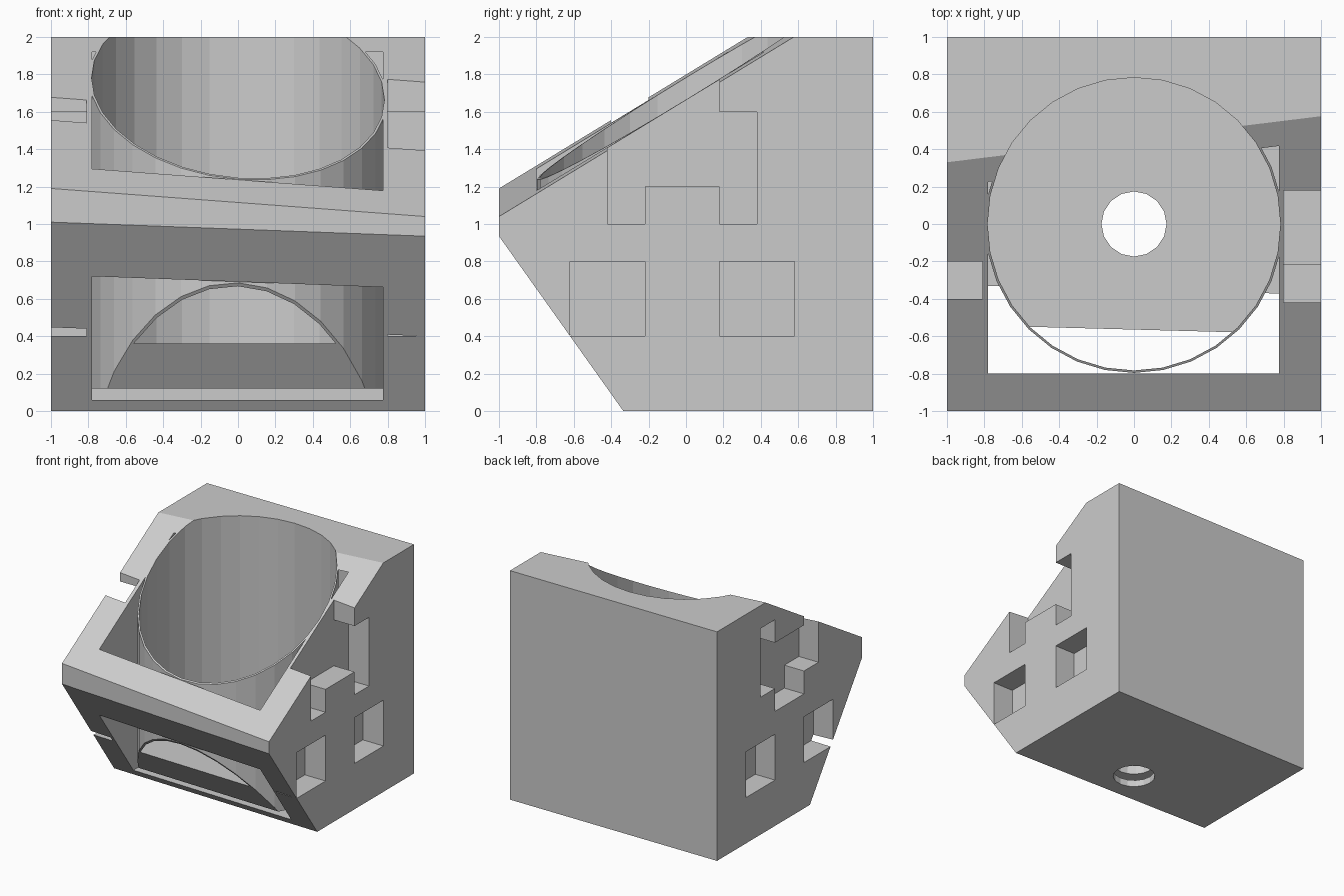
import bpy, bmesh

if "Cube" in bpy.data.objects:
    bpy.data.objects.remove(bpy.data.objects["Cube"])

grey = bpy.data.materials.new("light_grey")
grey.diffuse_color = (0.6, 0.6, 0.6, 1)
grey.use_nodes = True
grey.node_tree.nodes["Principled BSDF"].inputs["Base Color"].default_value = grey.diffuse_color


def finish(name, bm):
    bmesh.ops.recalc_face_normals(bm, faces=bm.faces)
    me = bpy.data.meshes.new(name)
    bm.to_mesh(me)
    bm.free()
    me.materials.append(grey)
    ob = bpy.data.objects.new(name, me)
    bpy.context.collection.objects.link(ob)
    return ob


def block(name, x, y, low, high):
    """Box whose bottom and top may be heights or functions of (x, y)."""
    bm = bmesh.new()
    bmesh.ops.create_cube(bm, size=2)
    for v in bm.verts:
        px, py = x[v.co.x > 0], y[v.co.y > 0]
        h = high if v.co.z > 0 else low
        v.co = (px, py, h(px, py) if callable(h) else h)
    return finish(name, bm)


def cylinder(name, r, low, high, sides):
    bm = bmesh.new()
    bmesh.ops.create_cone(bm, cap_ends=True, segments=sides, radius1=r, radius2=r, depth=high - low)
    bmesh.ops.translate(bm, verts=bm.verts, vec=(0, 0, (low + high) / 2))
    return finish(name, bm)


def combine(target, other, operation):
    other.hide_render = True
    mod = target.modifiers.new(operation.lower(), 'BOOLEAN')
    mod.operation, mod.solver, mod.object = operation, 'EXACT', other
    bpy.context.view_layer.objects.active = target
    bpy.ops.object.modifier_apply(modifier=mod.name)
    bpy.data.objects.remove(other)


def top_slope(x, y):
    return 1.115 - 0.075 * x + 0.609 * (y + 1)


def front_slope(x, y):
    return 0.9725 - 0.0375 * x - 1.406 * (y + 1)


# Outer block with a square chamber inside
body = block("holder_body", (-1, 1), (-1, 1), 0, 2)
combine(body, block("chamber", (-0.78, 0.775), (-0.8, 0.8), 0.06, 1.92), 'DIFFERENCE')

# Thin-walled cup standing inside the chamber, with a drain hole
combine(body, cylinder("cup", 0.796, 0.12, 1.96, 32), 'UNION')
combine(body, cylinder("cup_hollow", 0.783, 0.36, 2.5, 32), 'DIFFERENCE')
combine(body, cylinder("drain_hole", 0.174, -0.5, 0.6, 16), 'DIFFERENCE')

# Recesses in the two sides: y range, then z range
right = [((-0.62, -0.22), 0.4, 0.8), ((0.18, 0.58), 0.4, 0.8),
         ((-0.42, -0.22), 1.0, 2.5), ((-0.22, 0.18), 1.2, 2.5),
         ((0.18, 0.38), 1.0, 1.6)]
left = [((-0.6, -0.2), 0.4, 0.8), ((0.2, 0.6), 0.4, 0.8),
        ((-0.4, -0.2), 1.2, 2.5), ((-0.2, 0.2), 1.0, 1.6),
        ((0.2, 0.4), 1.2, 1.8)]
for x, recesses in (((0.8, 1.5), right), ((-1.5, -0.81), left)):
    for y, low, high in recesses:
        combine(body, block("recess", x, y, low, high), 'DIFFERENCE')

# Sloping cuts over the top and under the front
combine(body, block("top_cut", (-1.5, 1.5), (-1.5, 1.5), top_slope, 5), 'DIFFERENCE')
combine(body, block("front_cut", (-1.5, 1.5), (-1.5, 1.5), -5, front_slope), 'DIFFERENCE')
